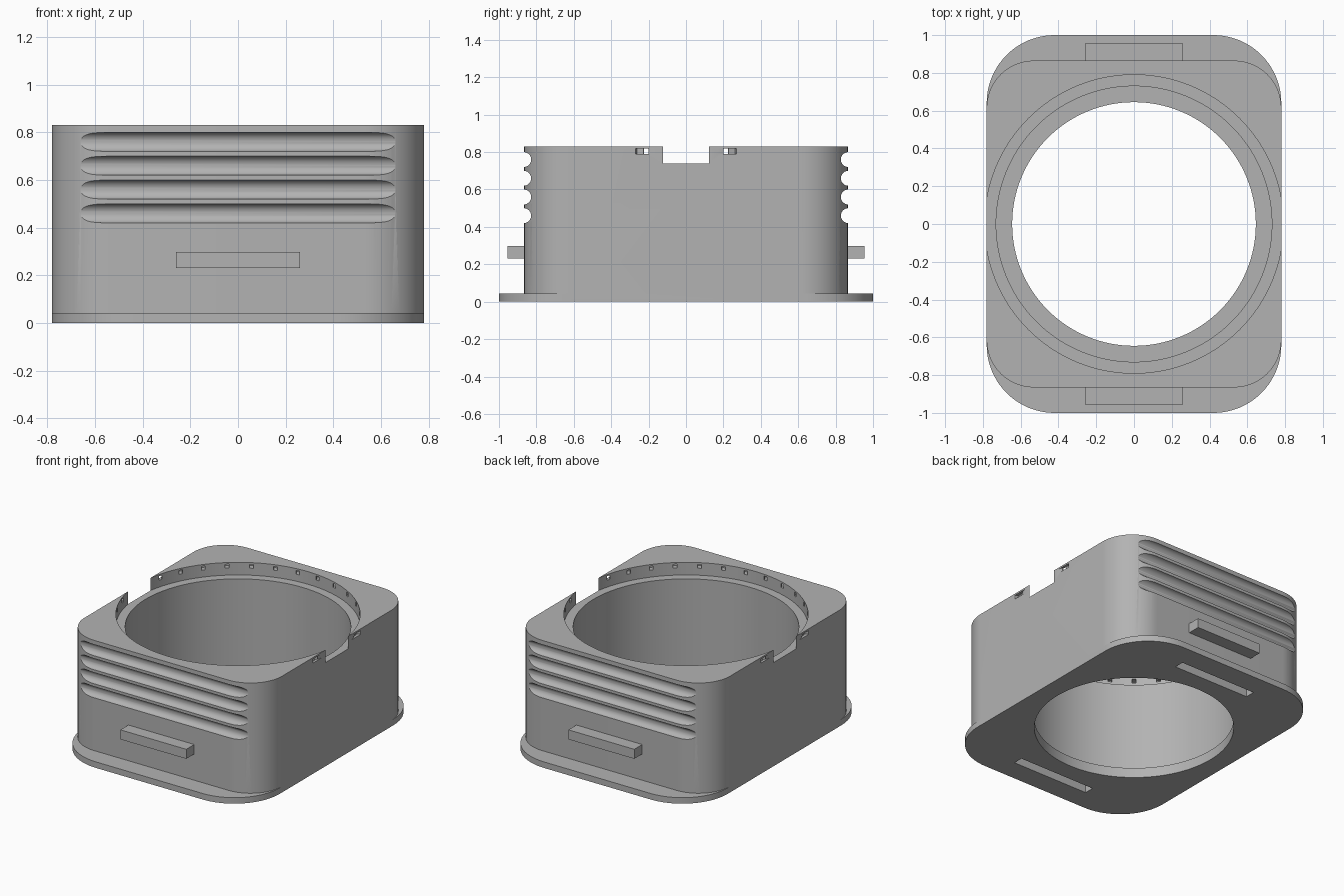
import bpy, bmesh, math
from mathutils import Matrix

if "Cube" in bpy.data.objects:
    bpy.data.objects.remove(bpy.data.objects["Cube"])

grey = bpy.data.materials.new("plain_grey")
grey.use_nodes = True
grey.diffuse_color = (0.45, 0.45, 0.45, 1)
grey.node_tree.nodes["Principled BSDF"].inputs["Base Color"].default_value = (0.45, 0.45, 0.45, 1)


def make_object(name, bm):
    bmesh.ops.recalc_face_normals(bm, faces=bm.faces)
    mesh = bpy.data.meshes.new(name)
    bm.to_mesh(mesh)
    bm.free()
    mesh.materials.append(grey)
    obj = bpy.data.objects.new(name, mesh)
    bpy.context.collection.objects.link(obj)
    return obj


def rounded_block(name, hx, hy, radius, height, steps=20):
    """Rounded rectangle extruded up from the ground."""
    bm = bmesh.new()
    verts = []
    for q, (sx, sy) in enumerate([(1, 1), (-1, 1), (-1, -1), (1, -1)]):
        for i in range(steps + 1):
            a = math.pi / 2 * (q + i / steps)
            verts.append(bm.verts.new((sx * (hx - radius) + radius * math.cos(a),
                                       sy * (hy - radius) + radius * math.sin(a), 0)))
    face = bm.faces.new(verts)
    top = bmesh.ops.extrude_face_region(bm, geom=[face])["geom"]
    bmesh.ops.translate(bm, vec=(0, 0, height),
                        verts=[v for v in top if isinstance(v, bmesh.types.BMVert)])
    return make_object(name, bm)


def add_box(bm, x, y, z):
    """Box spanning the given (low, high) ranges."""
    low, high = zip(x, y, z)
    size = [b - a for a, b in zip(low, high)]
    mid = [(a + b) / 2 for a, b in zip(low, high)]
    return bmesh.ops.create_cube(
        bm, size=1, matrix=Matrix.Translation(mid) @ Matrix.Diagonal((*size, 1)))["verts"]


def boolean(target, other, operation):
    """Apply a boolean and discard the operand."""
    mod = target.modifiers.new("cut", 'BOOLEAN')
    mod.operation = operation
    mod.solver = 'EXACT'
    mod.object = other
    other.hide_render = True
    bpy.context.view_layer.update()
    graph = bpy.context.evaluated_depsgraph_get()
    mesh = bpy.data.meshes.new_from_object(target.evaluated_get(graph))
    target.modifiers.clear()
    target.data = mesh
    bpy.data.objects.remove(other)


# Housing with a flanged base
housing = rounded_block("housing", 0.78, 0.865, 0.25, 0.83)
boolean(housing, rounded_block("base_flange", 0.78, 1.0, 0.36, 0.043), 'UNION')

# Stepped bore: bottom lip, main bore, wide top recess that breaks the side walls
profile = [(0.645, -0.1), (0.645, 0.07), (0.73, 0.07), (0.73, 0.74), (0.79, 0.74), (0.79, 0.95)]
bm = bmesh.new()
segments = 128
rings = [[bm.verts.new((r * math.cos(2 * math.pi * i / segments),
                        r * math.sin(2 * math.pi * i / segments), z))
          for i in range(segments)] for r, z in profile]
for low, high in zip(rings, rings[1:]):
    for i in range(segments):
        j = (i + 1) % segments
        bm.faces.new((low[i], low[j], high[j], high[i]))
bm.faces.new(rings[0])
bm.faces.new(rings[-1])
boolean(housing, make_object("bore_cutter", bm), 'DIFFERENCE')

# Four rounded grooves across the front and back
bm = bmesh.new()
for side in (-1, 1):
    for row in range(4):
        place = Matrix.Translation((0, side * 0.868, 0.46 + 0.1 * row))
        bmesh.ops.create_cone(bm, cap_ends=True, segments=40, radius1=0.04, radius2=0.04, depth=1.5,
                              matrix=place @ Matrix.Rotation(math.pi / 2, 4, 'Y'))
boolean(housing, make_object("groove_cutter", bm), 'DIFFERENCE')

# Small pockets around the recess, each with a narrow opening
start = math.radians(15.6)
step = (math.pi - 2 * start) / 13
angles = [half * math.pi + start + step * i for half in (0, 1) for i in range(14)]
for radial, width in (((0.797, 0.83), 0.05), ((0.76, 0.81), 0.013)):
    bm = bmesh.new()
    for a in angles:
        verts = add_box(bm, radial, (-width, width), (0.79, 0.818))
        bmesh.ops.rotate(bm, verts=verts, cent=(0, 0, 0), matrix=Matrix.Rotation(a, 3, 'Z'))
    boolean(housing, make_object("pocket_cutter", bm), 'DIFFERENCE')

# Slots in the underside
bm = bmesh.new()
for side in (-1, 1):
    add_box(bm, (-0.3, 0.3), sorted((side * 0.775, side * 0.845)), (-0.1, 0.09))
boolean(housing, make_object("slot_cutter", bm), 'DIFFERENCE')

# Smooth curved walls, crisp edges
bpy.ops.object.select_all(action='DESELECT')
housing.select_set(True)
bpy.context.view_layer.objects.active = housing
bpy.ops.object.shade_smooth_by_angle(angle=math.radians(30))

# Tabs on the front and back
for name, side in (("front_tab", -1), ("back_tab", 1)):
    bm = bmesh.new()
    add_box(bm, (-0.26, 0.26), sorted((side * 0.855, side * 0.955)), (0.23, 0.298))
    make_object(name, bm)
